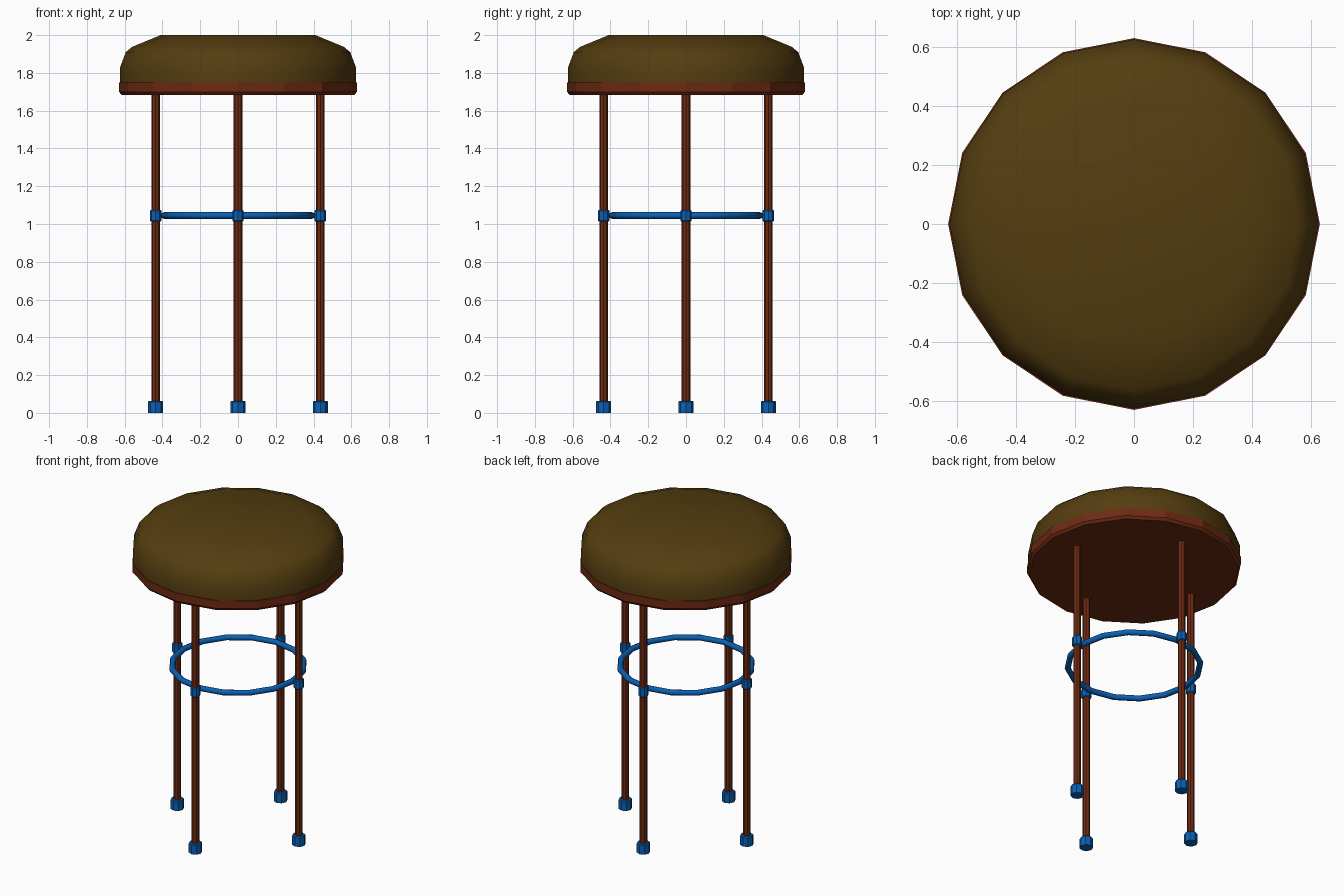
import bpy, bmesh
from math import cos, sin, pi, radians

if "Cube" in bpy.data.objects:
    bpy.data.objects.remove(bpy.data.objects["Cube"])


def material(name, rgb):
    m = bpy.data.materials.new(name)
    m.diffuse_color = (*rgb, 1)
    m.use_nodes = True
    m.node_tree.nodes["Principled BSDF"].inputs["Base Color"].default_value = m.diffuse_color
    return m


LEATHER = material("leather", (0.09, 0.047, 0.005))
WOOD = material("wood", (0.155, 0.023, 0.006))
BLUE = material("blue_metal", (0.003, 0.12, 0.46))


def lathe(name, profile, sides, mat, centre=(0, 0), angle=30, closed=False):
    """Revolve (radius, z) points round a vertical axis; open profiles get end caps."""
    bm = bmesh.new()
    rings = [[bm.verts.new((r * cos(2 * pi * i / sides), r * sin(2 * pi * i / sides), z))
              for i in range(sides)] for r, z in profile]
    pairs = list(zip(rings, rings[1:]))
    if closed:
        pairs.append((rings[-1], rings[0]))
    else:
        bm.faces.new(rings[0])
        bm.faces.new(rings[-1])
    for a, b in pairs:
        for i in range(sides):
            j = (i + 1) % sides
            bm.faces.new((a[i], a[j], b[j], b[i]))
    bmesh.ops.recalc_face_normals(bm, faces=bm.faces)
    mesh = bpy.data.meshes.new(name)
    bm.to_mesh(mesh)
    bm.free()
    mesh.materials.append(mat)
    obj = bpy.data.objects.new(name, mesh)
    obj.location = (*centre, 0)
    bpy.context.collection.objects.link(obj)
    bpy.ops.object.select_all(action='DESELECT')
    bpy.context.view_layer.objects.active = obj
    obj.select_set(True)
    bpy.ops.object.shade_smooth_by_angle(angle=radians(angle))
    return obj


# Padded seat and the board under it
lathe("seat_cushion", [(0.625, 1.745), (0.626, 1.825), (0.594, 1.91), (0.56, 1.938),
                       (0.41, 2.0)], 16, LEATHER, angle=40)
lathe("seat_board", [(0.617, 1.684), (0.63, 1.70), (0.63, 1.75)], 16, WOOD, angle=20)

# Footrest ring, just inside the legs
lathe("footrest_ring", [(0.391 + 0.018 * cos(k * pi / 4), 1.045 + 0.018 * sin(k * pi / 4))
                        for k in range(8)], 16, BLUE, angle=50, closed=True)

# Four legs, each with a collar at the ring and a foot cap
for side, x, y in (("front", 0, -1), ("right", 1, 0), ("back", 0, 1), ("left", -1, 0)):
    at = (x * 0.436, y * 0.436)
    lathe(side + "_leg", [(0.023, 0.03), (0.023, 1.70)], 8, WOOD, at)
    lathe(side + "_collar", [(0.026, 1.013), (0.030, 1.018), (0.030, 1.07), (0.026, 1.075)],
          8, BLUE, at)
    lathe(side + "_foot_cap", [(0.040, 0), (0.040, 0.058), (0.035, 0.064)], 8, BLUE, at)
